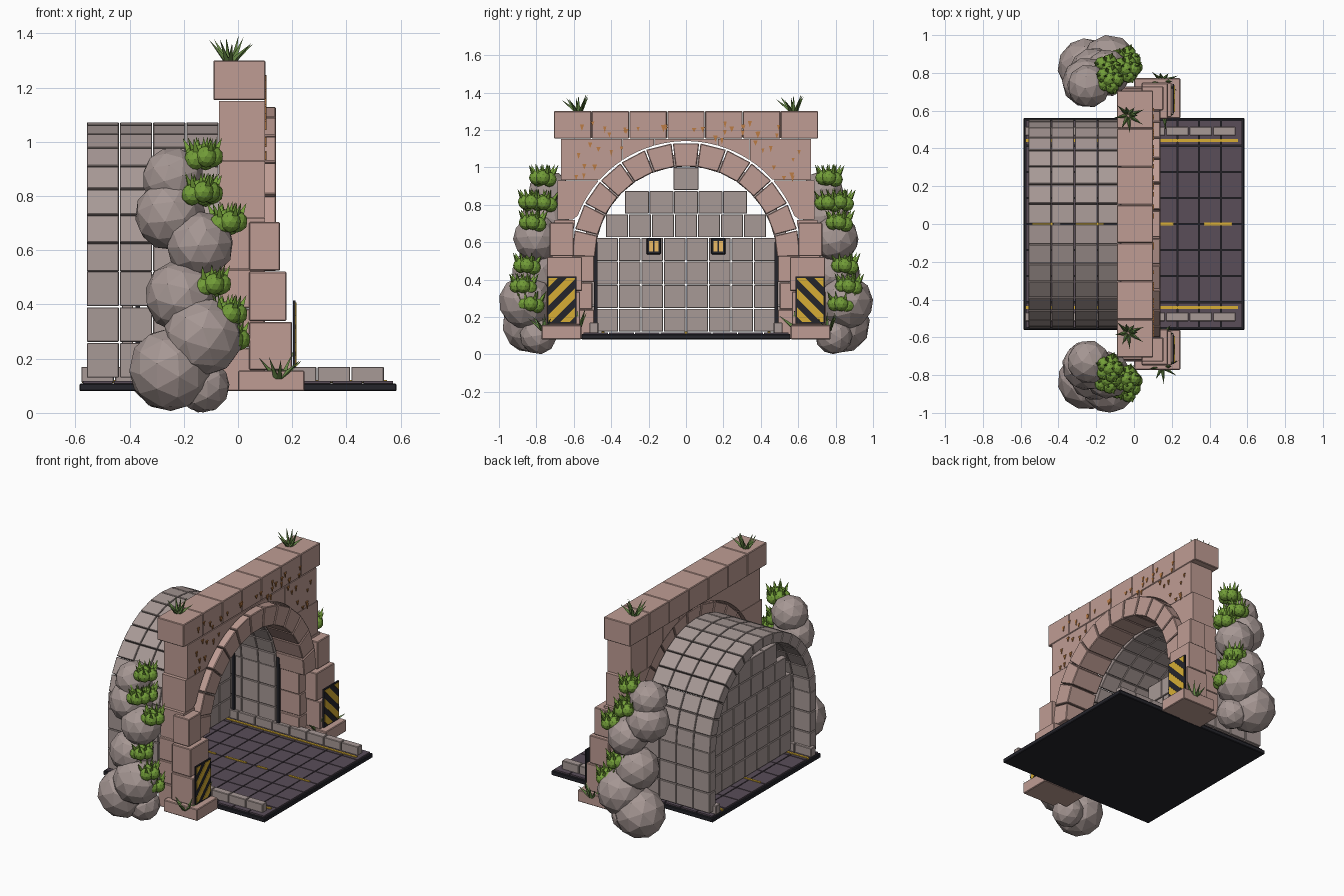
import bpy, bmesh, math, random
from mathutils import Matrix, Vector

if "Cube" in bpy.data.objects:
    bpy.data.objects.remove(bpy.data.objects["Cube"])

random.seed(4)
SIDES = (-1, 1)
CZ = 0.52          # height of the arch centre


def material(name, rgb):
    m = bpy.data.materials.new(name)
    m.diffuse_color = (*rgb, 1)
    m.use_nodes = True
    m.node_tree.nodes["Principled BSDF"].inputs["Base Color"].default_value = m.diffuse_color
    return m


PINK = material("pink_stone", (.52, .335, .295))
GREY = material("tunnel_stone", (.39, .32, .305))
ROCK = material("rock", (.38, .31, .295))
ROAD = material("road", (.1, .074, .098))
DARK = material("dark", (.018, .018, .024))
YELLOW = material("yellow", (.68, .42, .035))
LIGHT = material("lamp_glow", (.85, .5, .13))
RUST = material("rust", (.5, .2, .06))
LEAF = material("leaf", (.17, .34, .04))
GRASS = material("grass", (.13, .24, .06))


def finish(name, bm, mat, bevel=0):
    bmesh.ops.recalc_face_normals(bm, faces=bm.faces)
    me = bpy.data.meshes.new(name)
    bm.to_mesh(me)
    bm.free()
    me.materials.append(mat)
    ob = bpy.data.objects.new(name, me)
    bpy.context.collection.objects.link(ob)
    if bevel:
        mod = ob.modifiers.new("bevel", 'BEVEL')
        mod.width, mod.segments = bevel, 1
    return ob


def prism(bm, pts, x0, x1):
    """Extrude a (y, z) outline along x."""
    a = [bm.verts.new((x0, y, z)) for y, z in pts]
    b = [bm.verts.new((x1, y, z)) for y, z in pts]
    bm.faces.new(a)
    bm.faces.new(b)
    for i in range(len(pts)):
        j = (i + 1) % len(pts)
        bm.faces.new((a[i], a[j], b[j], b[i]))


def box(bm, x0, x1, y0, y1, z0, z1, g=0.0):
    prism(bm, [(y0 + g, z0 + g), (y1 - g, z0 + g), (y1 - g, z1 - g), (y0 + g, z1 - g)], x0 + g, x1 - g)


def side_box(bm, s, x0, x1, y0, y1, z0, z1, g=0.0):
    box(bm, x0, x1, min(s * y0, s * y1), max(s * y0, s * y1), z0, z1, g)


def wedge(bm, r0, r1, a0, a1, x0, x1):
    prism(bm, [(r * math.cos(a), CZ + r * math.sin(a)) for r, a in ((r0, a0), (r1, a0), (r1, a1), (r0, a1))], x0, x1)


def blade(bm, base, direction, length, radius):
    d = Vector(direction).normalized()
    m = Matrix.Translation(Vector(base) + d * length / 2) @ d.to_track_quat('Z', 'Y').to_matrix().to_4x4()
    bmesh.ops.create_cone(bm, cap_ends=True, segments=3, radius1=radius, radius2=0, depth=length, matrix=m)


# road slab and paving
bm = bmesh.new()
box(bm, -.585, .585, -.56, .56, .08, .108)
finish("road_slab", bm, DARK, .004)
bm = bmesh.new()
for i in range(10):
    for j in range(8):
        box(bm, -.575 + .115 * i, -.46 + .115 * i, -.552 + .138 * j, -.414 + .138 * j, .1, .12, .003)
finish("road_tiles", bm, ROAD)

# lane markings
bm = bmesh.new()
for s in SIDES:
    side_box(bm, s, -.575, .55, .435, .451, .11, .122)
for x in (-.54, -.31, -.09, .14, .37):
    box(bm, x, x + (.07 if x == .14 else .15), -.007, .007, .11, .122)
finish("lane_markings", bm, YELLOW)

# curbs
bm = bmesh.new()
for s in SIDES:
    for i in range(9):
        side_box(bm, s, -.58 + .1245 * i, -.4555 + .1245 * i, .467, .517, .11, .172, .002)
finish("curbs", bm, GREY, .003)

# tunnel vault: wall rows and arched rings
bm = bmesh.new()
for k in range(4):
    x0 = -.56 + .1225 * k
    for s in SIDES:
        for r in range(3):
            side_box(bm, s, x0, x0 + .1225, .485, .555, .128 + .132 * r, .26 + .132 * r, .0022)
    for i in range(16):
        a = math.pi / 16
        wedge(bm, .485, .552, a * i + .005, a * (i + 1) - .005, x0 + .002, x0 + .1205)
finish("tunnel_vault", bm, GREY, .0025)

# stepped back wall
bm = bmesh.new()
for r, (w, n) in enumerate([(.482, 8)] * 4 + [(.43, 7), (.328, 5), (.068, 1)]):
    for i in range(n):
        step = 2 * w / n
        box(bm, -.43, -.385, -w + step * i, -w + step * (i + 1), .12 + .126 * r, .246 + .126 * r, .0022)
finish("back_wall", bm, GREY, .0025)

# wall lamps and upright dark strips
frame, pane, pipe = bmesh.new(), bmesh.new(), bmesh.new()
for s in SIDES:
    side_box(frame, s, -.39, -.36, .135, .21, .535, .622)
    for y in (.147, .176):
        side_box(pane, s, -.365, -.355, y, y + .022, .55, .607)
    for x in (-.37, -.045):
        side_box(pipe, s, x - .009, x + .009, .474, .492, .165, .6)
finish("lamp_frames", frame, DARK, .003)
finish("lamp_panes", pane, LIGHT)
finish("wall_strips", pipe, DARK)

# portal piers, buttress blocks and footings
bm = bmesh.new()
for s in SIDES:
    for z0, z1, y0, y1 in ((.08, .24, .49, .73), (.24, .385, .5, .725), (.385, .53, .49, .72)):
        side_box(bm, s, -.07, .1, y0, y1, z0, z1, .001)
    side_box(bm, s, 0, .245, .56, .772, .08, .156)
    side_box(bm, s, .04, .2, .565, .75, .157, .337, .001)
    side_box(bm, s, .04, .18, .555, .745, .338, .522, .001)
    side_box(bm, s, .04, .156, .6, .73, .524, .705, .001)
finish("portal_piers", bm, PINK, .004)

# spandrel bricks, their undersides following the arch
bm = bmesh.new()
R = .62
cells = [(.592, .705, .53, .72), (.47, .688, .72, .93), (0, .17, .93, 1.152), (.17, .34, .93, 1.152),
         (.34, .5, .93, 1.152), (.5, .668, .93, 1.152)]
for s in SIDES:
    for y0, y1, z0, z1 in cells:
        y0, y1, z0, z1 = y0 + .001, y1 - .001, z0 + .001, z1 - .001
        pts = []
        for i in range(9):
            y = y0 + (y1 - y0) * i / 8
            arc = CZ + math.sqrt(max(R * R - y * y, 0))
            pts.append((s * y, min(max(z0, arc), z1 - .004)))
        prism(bm, pts + [(s * y1, z1), (s * y0, z1)], -.07, .1)
finish("spandrel_bricks", bm, PINK)

# arch stones
bm = bmesh.new()
for i in range(13):
    a = math.pi / 13
    wedge(bm, .487, .612, a * i + .006, a * (i + 1) - .006, -.06, .14)
finish("arch_stones", bm, PINK, .004)

# coping blocks
bm = bmesh.new()
for i in range(7):
    w = 1.415 / 7
    box(bm, -.092, .102, -.7075 + w * i, -.7075 + w * (i + 1), 1.153, 1.302, .001)
finish("coping", bm, PINK, .004)

# rust flecks
bm = bmesh.new()
for i in range(46):
    y, z = random.uniform(-.62, .62), random.uniform(.95, 1.25)
    if math.hypot(y, z - CZ) < .66:
        z = random.uniform(1.19, 1.25)
    w, h = random.uniform(.008, .013), random.uniform(.02, .035)
    prism(bm, [(y - w, z), (y + w, z), (y, z - h)], .098, .106)
finish("rust_flecks", bm, RUST)

# hazard boards with slanted stripes clipped to the board edge
board, stripe = bmesh.new(), bmesh.new()
for s in SIDES:
    side_box(board, s, .203, .213, .585, .742, .165, .415)
    y0, y1, zb, zt = .593, .734, .173, .407
    for k in range(4):
        c = .07 + .1 * k
        tmp = bmesh.new()
        prism(tmp, [(y0 - .01, c + .141), (y1 + .01, c - .02), (y1 + .01, c + .032), (y0 - .01, c + .193)], .21, .216)
        for co, no in (((0, y0, 0), (0, -1, 0)), ((0, y1, 0), (0, 1, 0)), ((0, 0, zb), (0, 0, -1)), ((0, 0, zt), (0, 0, 1))):
            bmesh.ops.bisect_plane(tmp, geom=tmp.verts[:] + tmp.edges[:] + tmp.faces[:], plane_co=co,
                                   plane_no=no, clear_outer=True)
            bmesh.ops.holes_fill(tmp, edges=tmp.edges[:], sides=0)
        for f in tmp.faces:
            stripe.faces.new([stripe.verts.new((v.co.x, s * v.co.y, v.co.z)) for v in f.verts])
        tmp.free()
bmesh.ops.remove_doubles(stripe, verts=stripe.verts, dist=1e-5)
finish("hazard_boards", board, DARK)
finish("hazard_stripes", stripe, YELLOW)

# boulder stacks
bm = bmesh.new()
rocks = [(-.25, .83, .16, .155), (-.13, .855, .28, .147), (-.13, .79, .1, .1), (-.21, .8, .43, .135),
         (-.14, .8, .62, .125), (-.25, .75, .73, .132), (-.24, .73, .865, .115)]
for s in SIDES:
    for x, y, z, r in rocks:
        m = Matrix.Translation((x, s * y, z)) @ Matrix.Rotation(random.uniform(0, 6), 4, 'Z') @ Matrix.Rotation(random.random(), 4, 'X')
        bmesh.ops.create_icosphere(bm, subdivisions=2, radius=r, matrix=m)
finish("boulders", bm, ROCK)

# bushes: leafy clumps with pointed tips
bm, tips = bmesh.new(), bmesh.new()
bushes = [(-.13, .765, .945), (-.14, .825, .815), (-.13, .76, .81), (-.04, .82, .705), (-.1, .85, .475),
          (-.04, .87, .365), (-.03, .83, .27)]
for s in SIDES:
    for x, y, z in bushes:
        for k in range(6):
            a = k * math.tau / 5
            d = .036 if k < 5 else 0
            m = Matrix.Translation((x + d * math.cos(a), s * y + d * math.sin(a), z + (-.01 * (k % 2) if k < 5 else .008)))
            bmesh.ops.create_icosphere(bm, subdivisions=2, radius=.04, matrix=m)
        for k in range(12):
            a = k * 2.4
            q = .062 * math.sqrt((k + .5) / 12)
            c, sn = math.cos(a), math.sin(a)
            blade(tips, (x + q * c, s * y + q * sn, z + .02), (c * q * 9, sn * q * 9, 1), .055, .014)
finish("bush_clumps", bm, LEAF)
finish("bush_tips", tips, LEAF)

# grass tufts on the coping and footings
bm = bmesh.new()
for s in SIDES:
    for x, y, z, n in ((-.03, .575, 1.298, 9), (.15, .755, .13, 9), (.16, .58, .15, 4)):
        for k in range(n):
            a = k * 2.4
            lean = .4 + .8 * (k % 3) / 2
            blade(bm, (x + .015 * math.cos(a), s * y + .015 * math.sin(a), z),
                  (lean * math.cos(a), lean * math.sin(a), 1), random.uniform(.09, .105), .013)
finish("grass_tufts", bm, GRASS)
